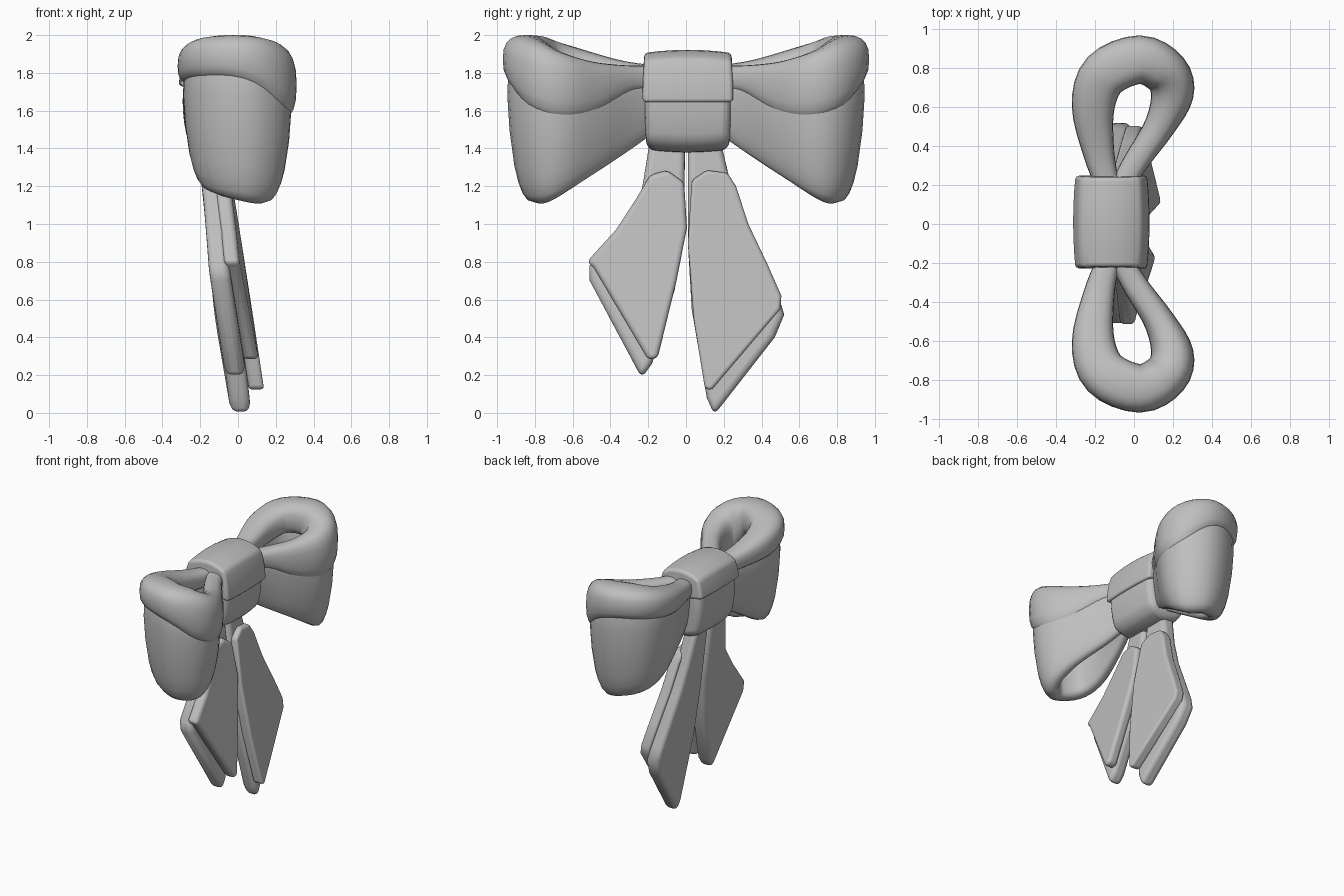
import bpy, bmesh, math
from mathutils import Vector

cube = bpy.data.objects.get("Cube")
if cube:
    bpy.data.objects.remove(cube, do_unlink=True)

mat = bpy.data.materials.new("ribbon grey")
mat.use_nodes = True
grey = (0.52, 0.52, 0.52, 1)
mat.diffuse_color = grey
mat.node_tree.nodes["Principled BSDF"].inputs["Base Color"].default_value = grey


def finish(bm, name, bevel=0):
    """Turn the bmesh into a smooth, optionally bevelled object."""
    bmesh.ops.recalc_face_normals(bm, faces=bm.faces)
    mesh = bpy.data.meshes.new(name)
    bm.to_mesh(mesh)
    bm.free()
    mesh.materials.append(mat)
    ob = bpy.data.objects.new(name, mesh)
    bpy.context.collection.objects.link(ob)
    if bevel:
        mod = ob.modifiers.new("rounded edges", 'BEVEL')
        mod.width, mod.segments = bevel, 4
        mod.limit_method, mod.angle_limit = 'ANGLE', math.radians(40)
    bpy.ops.object.select_all(action='DESELECT')
    ob.select_set(True)
    bpy.context.view_layer.objects.active = ob
    bpy.ops.object.shade_smooth_by_angle(angle=math.radians(60))


def smooth_path(keys, steps=4):
    """Catmull-Rom through keys of any dimension."""
    pts = [Vector(k) for k in keys]
    pts = [pts[0] * 2 - pts[1]] + pts + [pts[-1] * 2 - pts[-2]]
    out = []
    for a, b, c, d in zip(pts, pts[1:], pts[2:], pts[3:]):
        for i in range(steps):
            t = i / steps
            out.append(b + (c - a) * (t / 2) + (a * 2 - b * 5 + c * 4 - d) * (t * t / 2)
                       + (b * 3 - a - c * 3 + d) * (t ** 3 / 2))
    return out + [pts[-2]]


def band(name, keys, side, power, shift=0, taper=0):
    """Sweep a rounded upright section along keys of x, y, thickness, bottom, top."""
    path = smooth_path(keys)
    bm = bmesh.new()
    rings, count = [], 20
    for i, p in enumerate(path):
        tan = path[min(i + 1, len(path) - 1)] - path[max(i - 1, 0)]
        out = Vector((-tan[1], tan[0])).normalized()
        x, y, thick, low, top = p
        ring = []
        for k in range(count):
            a = math.tau * k / count
            c, s = math.cos(a), math.sin(a)
            u = math.copysign(abs(c) ** power, c)
            w = math.copysign(abs(s) ** power, s)
            o = (u / 2 + shift - taper * ((1 - w) / 2) ** 2) * thick
            z = (low + top) / 2 + w * (top - low) / 2
            ring.append(bm.verts.new((x + out.x * o, (y + out.y * o) * side, z)))
        rings.append(ring)
    for r, q in zip(rings, rings[1:]):
        for k in range(count):
            n = (k + 1) % count
            bm.faces.new((r[k], r[n], q[n], q[k]))
    bm.faces.new(rings[0])
    bm.faces.new(rings[-1])
    finish(bm, name)


# Looped bands: upper folded roll and the skirt hanging beneath it
roll = [(-.13, .18, .12, 1.71, 1.84), (-.18, .36, .16, 1.72, 1.87), (-.21, .6, .22, 1.73, 1.94),
        (-.15, .77, .25, 1.76, 1.99), (.03, .845, .25, 1.74, 2.0), (.165, .775, .24, 1.59, 1.97),
        (.195, .66, .22, 1.54, 1.91), (.13, .5, .16, 1.58, 1.86), (.01, .32, .13, 1.69, 1.84),
        (-.07, .18, .12, 1.7, 1.84)]
skirt_low = [1.47, 1.36, 1.22, 1.16, 1.12, 1.11, 1.15, 1.25, 1.37, 1.47]
skirt = [(x * .96, y, t * .6, low, (b + top) / 2)
         for (x, y, t, b, top), low in zip(roll, skirt_low)]
for side, label in ((1, "left"), (-1, "right")):
    band("upper_roll_" + label, roll, side, .75)
    band("lower_loop_" + label, skirt, side, .6, .22, .5)


# Central knot: an upper wrap overlapping a lower one, rounded around the y axis
def wrap(name, x_mid, half_x, half_y, start, end, back_lift):
    bm = bmesh.new()
    bmesh.ops.create_cube(bm, size=2)
    bmesh.ops.subdivide_edges(bm, edges=bm.edges[:], cuts=5, use_grid_fill=True)
    for v in bm.verts:
        x, y, z = v.co
        first = start + back_lift * (1 - x) / 2
        h = first + (end - first) * (z + 1) / 2
        swell = .94 + .06 * (1 - y * y)
        v.co = (x_mid + x * half_x * swell * math.sqrt(1 - .35 * h * h),
                .01 + y * half_y * (1 - .04 * h * h),
                1.65 + h * .272 * swell * math.sqrt(1 - .3 * x * x))
    finish(bm, name, .045)


wrap("knot_upper", -.12, .2, .24, -.04, 1, .4)
wrap("knot_lower", -.115, .178, .228, -1, .5, 0)


# Hanging tails: a thick under layer and a shorter cover layer on each side
def panel(name, outline, base, slope, thick, bevel):
    bm = bmesh.new()
    back, front = [[bm.verts.new((base - slope * z - .06 * abs(y) + dx, y, z))
                    for y, z in outline] for dx in (-thick / 2, thick / 2)]
    bm.faces.new(back)
    bm.faces.new(front)
    for i in range(len(outline)):
        j = (i + 1) % len(outline)
        bm.faces.new((back[i], back[j], front[j], front[i]))
    finish(bm, name, bevel)


cover_right = [(-.19, 1.26), (-.1, 1.285), (-.01, 1.22), (.005, .98), (-.05, .7), (-.15, .29),
               (-.2, .28), (-.49, .77), (-.525, .8), (-.37, .97), (-.26, 1.14)]
under_right = [(-.19, 1.45), (-.005, 1.45), (-.01, .95), (-.06, .65), (-.18, .26), (-.235, .185),
               (-.51, .7), (-.51, .78), (-.35, .98), (-.24, 1.14)]
cover_left = [(.03, 1.23), (.11, 1.285), (.22, 1.27), (.265, 1.2), (.33, 1.0), (.43, .79),
              (.505, .62), (.5, .55), (.135, .12), (.1, .13), (.04, .5), (.01, .9)]
under_left = [(.01, 1.45), (.18, 1.45), (.24, 1.2), (.31, 1.0), (.49, .62), (.52, .52),
              (.47, .4), (.15, -.01), (.11, .08), (.03, .55), (.01, .9)]
for label, cover, under in (("right", cover_right, under_right), ("left", cover_left, under_left)):
    panel("tail_cover_" + label, cover, .125, .16, .08, .03)
    panel("tail_under_" + label, under, .025, .125, .11, .035)
